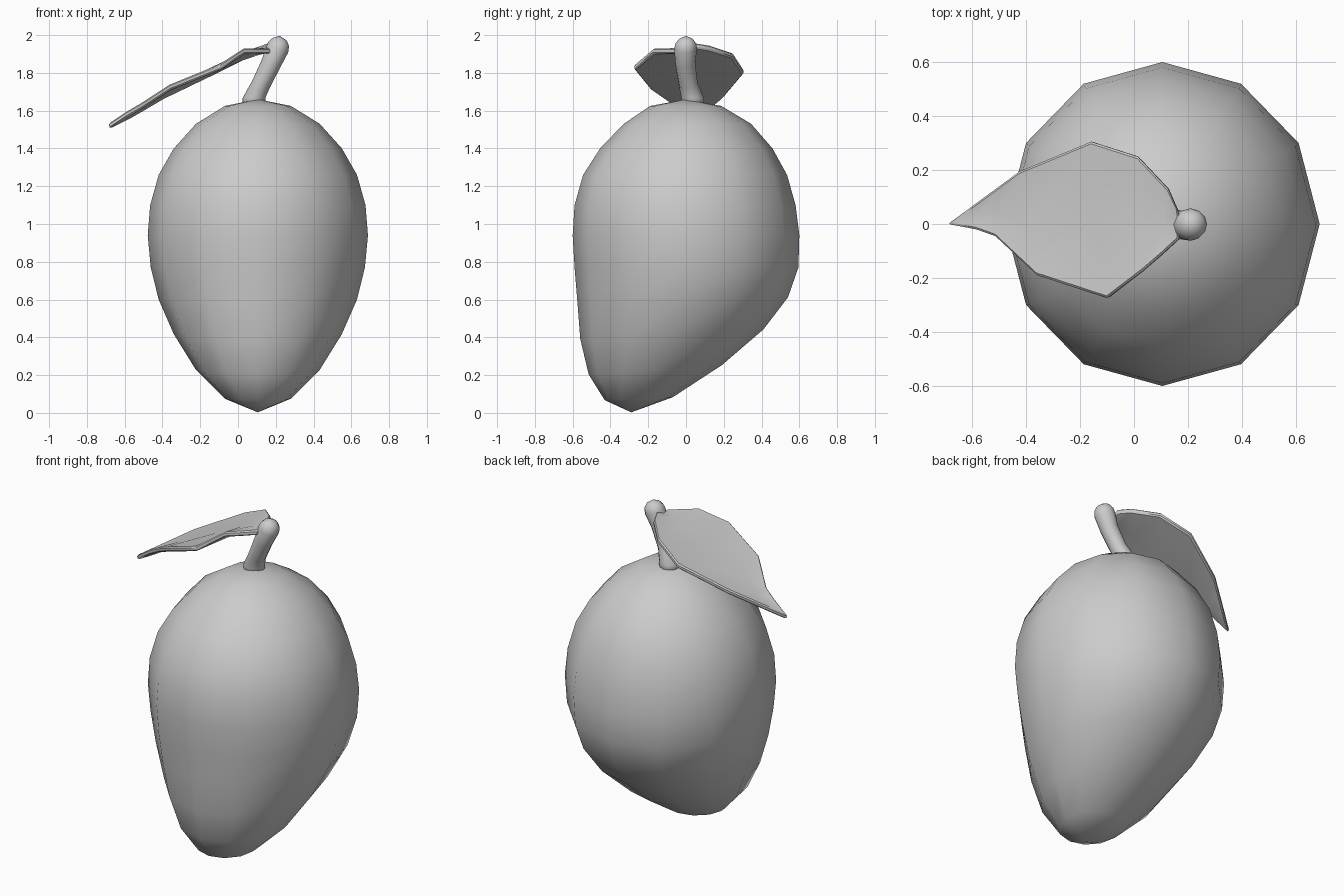
import bpy, bmesh
from math import sin, cos, pi, radians
from mathutils import Vector

if "Cube" in bpy.data.objects:
    bpy.data.objects.remove(bpy.data.objects["Cube"])


def finish(bm, name, angle=180):
    bmesh.ops.recalc_face_normals(bm, faces=bm.faces[:])
    me = bpy.data.meshes.new(name)
    bm.to_mesh(me)
    bm.free()
    ob = bpy.data.objects.new(name, me)
    bpy.context.collection.objects.link(ob)
    bpy.ops.object.select_all(action='DESELECT')
    ob.select_set(True)
    bpy.context.view_layer.objects.active = ob
    if angle < 180:
        bpy.ops.object.shade_smooth_by_angle(angle=radians(angle))
    else:
        bpy.ops.object.shade_smooth()
    return ob


def loft(name, start, rings, end):
    """Skin a list of vertex rings closed by a point at each end."""
    bm = bmesh.new()
    loops = [[bm.verts.new(p) for p in r] for r in rings]
    a, b = bm.verts.new(start), bm.verts.new(end)
    n = len(loops[0])
    for i in range(n):
        j = (i + 1) % n
        bm.faces.new((a, loops[0][i], loops[0][j]))
        bm.faces.new((b, loops[-1][j], loops[-1][i]))
        for r, s in zip(loops, loops[1:]):
            bm.faces.new((r[i], s[i], s[j], r[j]))
    return finish(bm, name)


# Fruit: 12-sided rings (z, half width x, front y, back y, back tilt)
profile = [
    (0.075, 0.175, -0.43, -0.07, 0.008), (0.228, 0.328, -0.515, 0.19, 0.025),
    (0.417, 0.445, -0.56, 0.41, 0.025), (0.60, 0.525, -0.575, 0.54, 0.012),
    (0.77, 0.567, -0.59, 0.595, 0), (0.94, 0.583, -0.60, 0.60, 0),
    (1.10, 0.57, -0.59, 0.58, 0), (1.26, 0.525, -0.545, 0.535, 0),
    (1.40, 0.445, -0.455, 0.458, 0), (1.53, 0.328, -0.33, 0.345, 0),
    (1.625, 0.175, -0.19, 0.187, 0)]
rings = []
for z, rx, y0, y1, tilt in profile:
    rings.append([(0.105 + rx * cos(i * pi / 6),
                   (y0 + y1) / 2 + (y1 - y0) / 2 * sin(i * pi / 6),
                   z + tilt * sin(i * pi / 6)) for i in range(12)])
loft("fruit", (0.105, -0.29, 0.003), rings, (0.105, 0, 1.66))

# Stem: bent tube with rounded end (x, y, z, radius)
path = [(0.085, 0.035, 1.62, 0.06), (0.085, 0.035, 1.668, 0.06),
        (0.122, 0.012, 1.74, 0.05), (0.175, -0.004, 1.85, 0.053),
        (0.21, -0.002, 1.93, 0.06), (0.217, 0, 1.955, 0.055),
        (0.222, 0, 1.978, 0.038)]
rings = []
for k, (x, y, z, r) in enumerate(path):
    p, q = path[max(k - 1, 0)], path[min(k + 1, len(path) - 1)]
    d = (Vector(q[:3]) - Vector(p[:3])).normalized() if k > 1 else Vector((0, 0, 1))
    u = Vector((0, 1, 0)).cross(d).normalized()
    v = d.cross(u)
    rings.append([Vector((x, y, z)) + r * (u * cos(i * pi / 6) + v * sin(i * pi / 6))
                  for i in range(12)])
loft("stem", (0.085, 0.035, 1.61), rings, (0.222, 0, 1.996))

# Leaf: back edge, midrib and front edge from tip to stem
back = [(-0.575, 0.085, 1.60), (-0.50, 0.14, 1.645), (-0.425, 0.195, 1.69), (-0.16, 0.305, 1.82),
        (0.012, 0.25, 1.905), (0.125, 0.13, 1.945), (0.16, 0.05, 1.96)]
mid = [(-0.58, 0.03, 1.585), (-0.51, 0.045, 1.625), (-0.40, 0.0, 1.69), (-0.14, 0.0, 1.815),
       (0.02, 0.0, 1.895), (0.11, 0.0, 1.925), (0.17, 0.0, 1.935)]
front = [(-0.585, -0.02, 1.60), (-0.515, -0.045, 1.64), (-0.36, -0.19, 1.74), (-0.10, -0.275, 1.845),
         (0.03, -0.175, 1.93), (0.10, -0.115, 1.93), (0.165, -0.055, 1.93)]
bm = bmesh.new()
tip = bm.verts.new((-0.69, 0, 1.53))
rails = [[bm.verts.new(p) for p in rail] for rail in (front, mid, back)]
top = []
for a, b in zip(rails, rails[1:]):
    top.append(bm.faces.new((tip, a[0], b[0])))
    for k in range(len(a) - 1):
        top.append(bm.faces.new((a[k], a[k + 1], b[k + 1], b[k])))
# Thickness: lower the copy of the sheet
low = bmesh.ops.extrude_face_region(bm, geom=top, use_keep_orig=True)
bmesh.ops.translate(bm, vec=(0.006, 0, -0.028),
                    verts=[g for g in low["geom"] if isinstance(g, bmesh.types.BMVert)])
leaf = finish(bm, "leaf", 40)
bev = leaf.modifiers.new("rim", 'BEVEL')
bev.width = 0.007
bev.segments = 1
bev.limit_method = 'ANGLE'
bev.angle_limit = radians(50)
